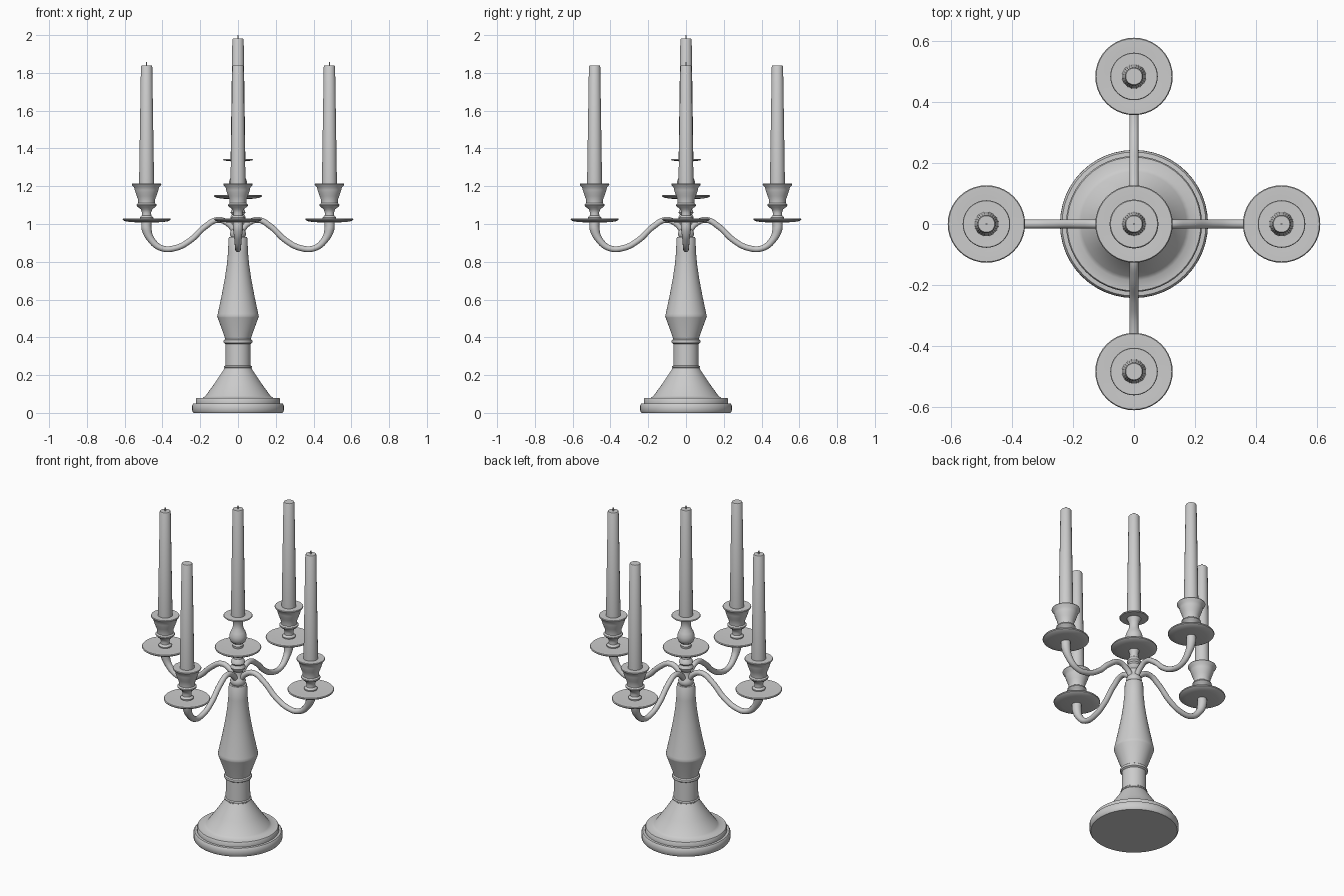
import bpy, math
from mathutils import Vector


def smooth(obj, angle=35):
    bpy.ops.object.select_all(action='DESELECT')
    obj.select_set(True)
    bpy.context.view_layer.objects.active = obj
    bpy.ops.object.shade_smooth_by_angle(angle=math.radians(angle))


def lathe(name, profile, loc=(0, 0, 0), n=40):
    """Revolve (radius, height) points around z and close both ends."""
    verts = [(r * math.cos(2 * math.pi * i / n), r * math.sin(2 * math.pi * i / n), z)
             for r, z in profile for i in range(n)]
    faces = [(k * n + i, k * n + (i + 1) % n, (k + 1) * n + (i + 1) % n, (k + 1) * n + i)
             for k in range(len(profile) - 1) for i in range(n)]
    faces += [tuple(reversed(range(n))), tuple(range(len(verts) - n, len(verts)))]
    mesh = bpy.data.meshes.new(name)
    mesh.from_pydata(verts, [], faces)
    obj = bpy.data.objects.new(name, mesh)
    obj.location = loc
    bpy.context.collection.objects.link(obj)
    smooth(obj)
    return obj


def arm(name, angle):
    """Swept S-shaped tube, thicker where it meets the drip plate."""
    path = [(0.02, 0.965, 1), (0.05, 1.0, 1), (0.105, 1.022, 1), (0.175, 0.985, 1),
            (0.25, 0.915, 1), (0.33, 0.873, 1), (0.405, 0.872, 1),
            (0.462, 0.92, 1.25), (0.484, 0.975, 1.7), (0.484, 1.01, 1.7)]
    curve = bpy.data.curves.new(name, 'CURVE')
    curve.dimensions = '3D'
    curve.bevel_depth = 0.0155
    curve.bevel_resolution = 4
    curve.resolution_u = 6
    curve.use_fill_caps = True
    spline = curve.splines.new('BEZIER')
    spline.bezier_points.add(len(path) - 1)
    for p, (x, z, r) in zip(spline.bezier_points, path):
        p.co = Vector((x, 0, z))
        p.radius = r
        p.handle_left_type = p.handle_right_type = 'AUTO'
    obj = bpy.data.objects.new(name, curve)
    obj.rotation_euler.z = angle
    bpy.context.collection.objects.link(obj)
    bpy.ops.object.select_all(action='DESELECT')
    obj.select_set(True)
    bpy.context.view_layer.objects.active = obj
    bpy.ops.object.convert(target='MESH')
    smooth(bpy.context.object)


PLATE = [(0.03, 0), (0.085, 0.002), (0.115, 0.007), (0.125, 0.013), (0.127, 0.018),
         (0.124, 0.022), (0.09, 0.022), (0.05, 0.019), (0.02, 0.021)]

# Foot and turned column
lathe("base", [(0.236, 0), (0.242, 0.008), (0.243, 0.025), (0.242, 0.042), (0.236, 0.05),
               (0.223, 0.051), (0.223, 0.072), (0.219, 0.078), (0.185, 0.08), (0.172, 0.09),
               (0.125, 0.155), (0.085, 0.215), (0.07, 0.238)], n=48)
lathe("column", [(0.068, 0.236), (0.073, 0.24), (0.073, 0.247), (0.067, 0.252), (0.066, 0.365),
                 (0.075, 0.371), (0.077, 0.378), (0.075, 0.385), (0.068, 0.39), (0.07, 0.4),
                 (0.108, 0.505), (0.11, 0.512), (0.107, 0.525), (0.087, 0.62), (0.07, 0.71),
                 (0.059, 0.785), (0.053, 0.85), (0.05, 0.925), (0.047, 0.93), (0.03, 0.931)])

# Hub, centre drip plate and centre candle holder
lathe("hub", [(0.034, 0.928), (0.04, 0.935), (0.043, 0.95), (0.038, 0.965), (0.029, 0.978),
              (0.028, 1.01), (0.038, 1.022), (0.041, 1.033), (0.036, 1.044), (0.032, 1.05),
              (0.039, 1.06), (0.036, 1.072), (0.025, 1.085), (0.023, 1.11), (0.03, 1.136)])
lathe("centre_drip_plate", PLATE, (0, 0, 1.132))
lathe("centre_stem", [(0.028, 1.15), (0.03, 1.165), (0.024, 1.175), (0.04, 1.187),
                      (0.047, 1.205), (0.047, 1.225), (0.04, 1.245), (0.03, 1.265),
                      (0.026, 1.285), (0.028, 1.31), (0.04, 1.335)])
lathe("centre_rim", [(0.04, 1.333), (0.076, 1.336), (0.08, 1.34), (0.077, 1.344), (0.03, 1.345)])
lathe("centre_candle", [(0.039, 1.34), (0.03, 1.975), (0.027, 1.981)], n=28)
lathe("centre_wick", [(0.003, 1.975), (0.003, 2.0)], n=8)

# Four arms, each with plate, cup and candle
for i, side in enumerate(("right", "back", "left", "front")):
    a = i * math.pi / 2
    spot = (0.484 * math.cos(a), 0.484 * math.sin(a), 0)
    arm(side + "_arm", a)
    lathe(side + "_drip_plate", PLATE, (spot[0], spot[1], 1.008))
    lathe(side + "_candle_cup", [(0.035, 1.026), (0.036, 1.035), (0.025, 1.045), (0.024, 1.06),
                                 (0.03, 1.078), (0.046, 1.09), (0.053, 1.098), (0.052, 1.104),
                                 (0.044, 1.11), (0.045, 1.13), (0.052, 1.148), (0.058, 1.165),
                                 (0.063, 1.18), (0.066, 1.195), (0.076, 1.205), (0.078, 1.21),
                                 (0.076, 1.214), (0.03, 1.213)], spot)
    lathe(side + "_candle", [(0.04, 1.2), (0.03, 1.834), (0.027, 1.839)], spot, 28)
    if side in ("left", "right"):
        lathe(side + "_wick", [(0.003, 1.835), (0.003, 1.858)], spot, 8)
